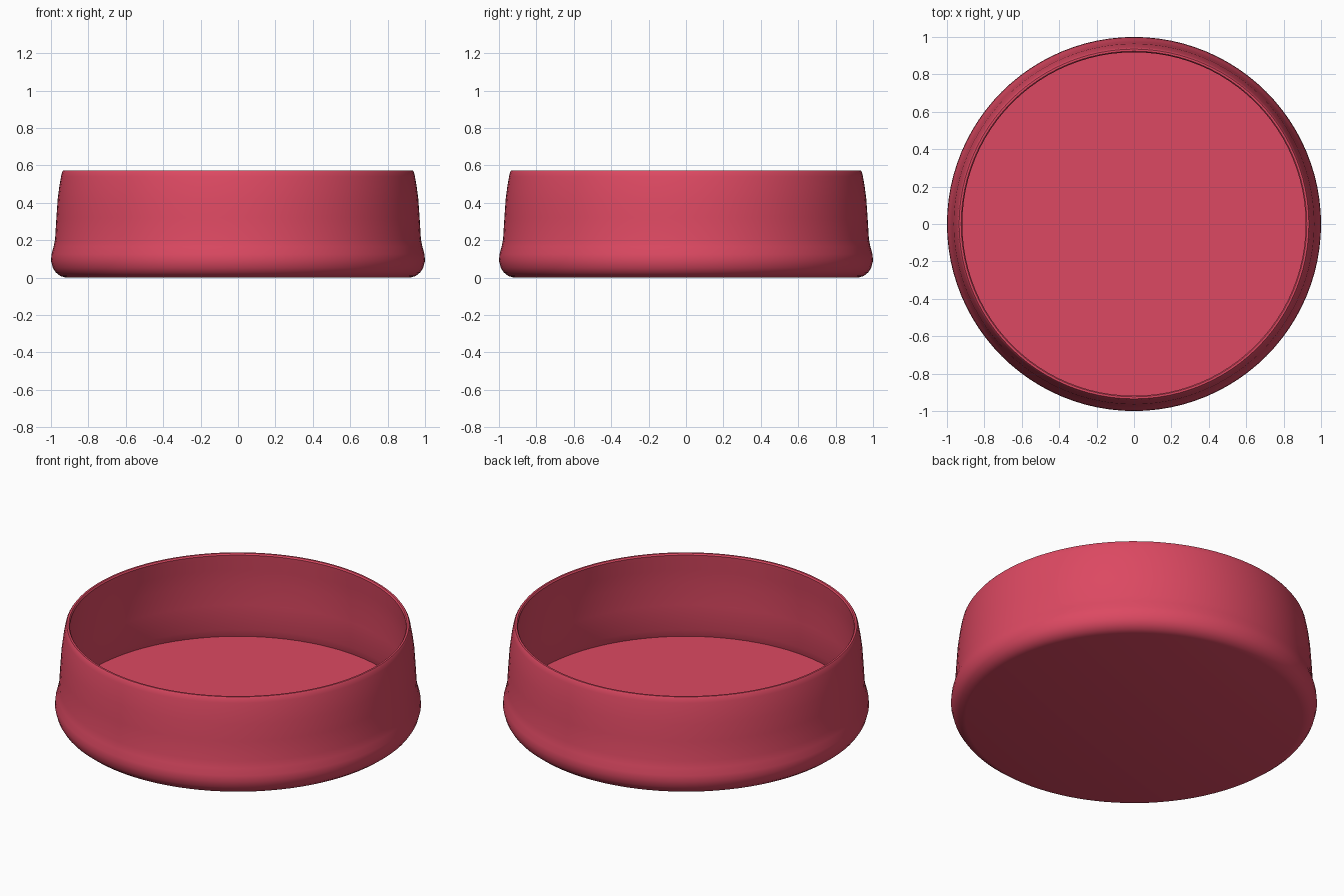
import bpy, bmesh, math
from mathutils import Vector

if "Cube" in bpy.data.objects:
    bpy.data.objects.remove(bpy.data.objects["Cube"])

SEGMENTS = 96

red = bpy.data.materials.new("raspberry red")
red.diffuse_color = (0.72, 0.066, 0.122, 1.0)
red.use_nodes = True
red.node_tree.nodes["Principled BSDF"].inputs["Base Color"].default_value = red.diffuse_color

# Half cross-section (radius, height)
base = [(0, 0), (0.92, 0), (0.95, 0.008), (0.975, 0.028), (0.99, 0.052),
        (1.0, 0.09), (0.997, 0.125), (0.986, 0.165), (0.978, 0.205)]
wall = [(0.971, 0.32), (0.964, 0.42), (0.955, 0.49), (0.946, 0.54)]
rim = [(0.941, 0.563), (0.935, 0.572), (0.924, 0.572), (0.918, 0.563)]
inside = [(0.92, 0.54), (0.929, 0.47), (0.937, 0.38), (0.943, 0.25),
          (0.946, 0.10), (0.96, 0.054), (0, 0.054)]


def lathe(name, profile, material):
    """Revolve a profile around the z axis into one closed mesh."""
    bm = bmesh.new()
    verts = [bm.verts.new((r, 0, z)) for r, z in profile]
    edges = [bm.edges.new(pair) for pair in zip(verts, verts[1:])]
    bmesh.ops.spin(bm, geom=verts + edges, cent=Vector(), axis=Vector((0, 0, 1)),
                   angle=2 * math.pi, steps=SEGMENTS)
    bmesh.ops.remove_doubles(bm, verts=bm.verts[:], dist=0.0001)
    bmesh.ops.recalc_face_normals(bm, faces=bm.faces[:])
    mesh = bpy.data.meshes.new(name)
    bm.to_mesh(mesh)
    bm.free()
    mesh.materials.append(material)
    obj = bpy.data.objects.new(name, mesh)
    bpy.context.collection.objects.link(obj)
    bpy.ops.object.select_all(action='DESELECT')
    obj.select_set(True)
    bpy.context.view_layer.objects.active = obj
    bpy.ops.object.shade_smooth_by_angle(angle=math.radians(30))
    return obj


# Round open dish with a bulging foot and a thin rim
lathe("round_dish", base + wall + rim + inside, red)
